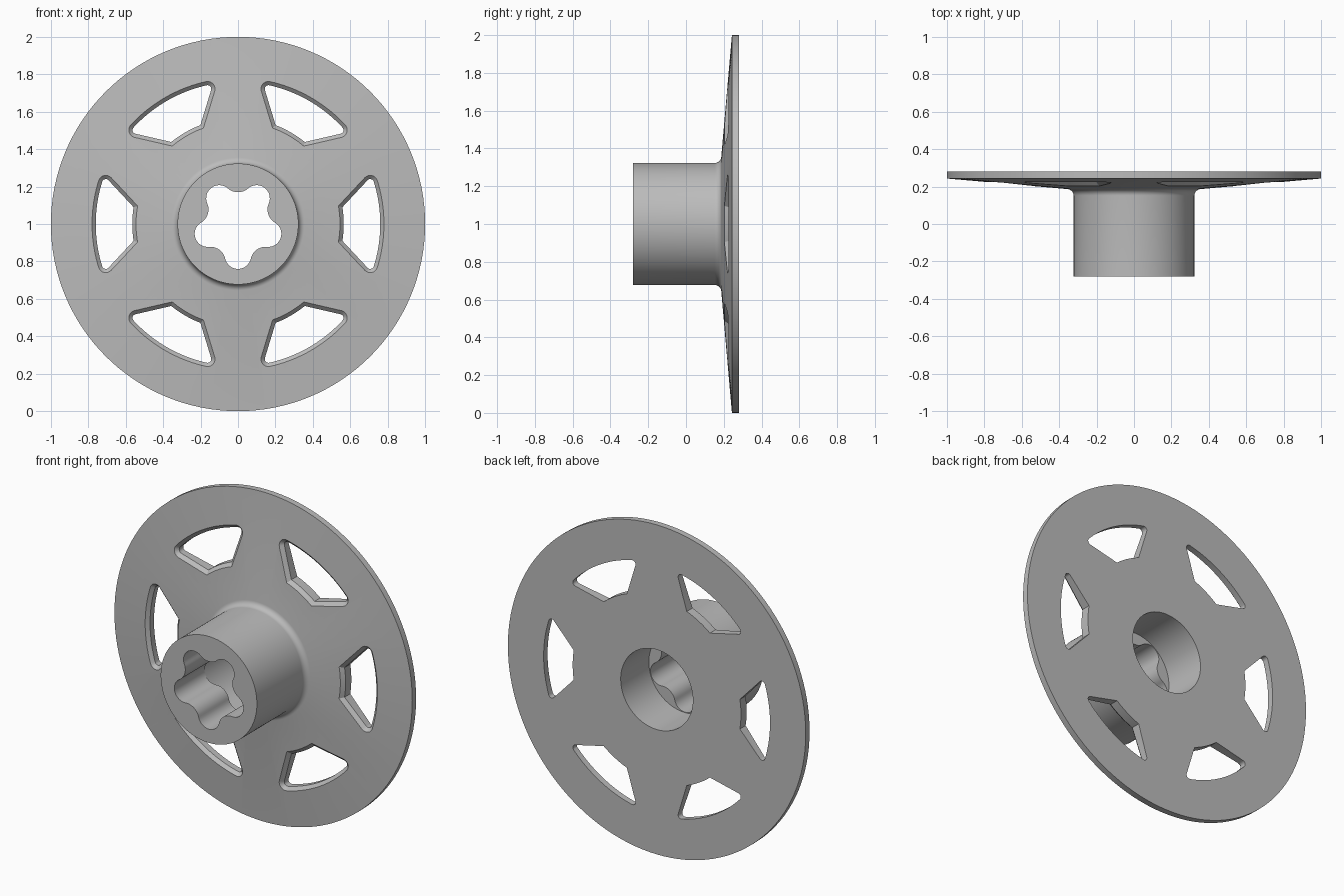
import bpy, bmesh, math
from math import sin, cos, pi, radians
from mathutils import Vector

cube = bpy.data.objects.get("Cube")
if cube:
    bpy.data.objects.remove(cube, do_unlink=True)

SEG = 128
SLOPE = math.tan(radians(5))


def cone(r):
    """Depth of the conical front surface at radius r."""
    return 0.243 - (1 - r) * SLOPE


def loft(name, rings):
    """Closed solid through rings of (x, y, height above axis) points."""
    bm = bmesh.new()
    loops = [[bm.verts.new((x, y, z + 1)) for x, y, z in ring] for ring in rings]
    for a, b in zip(loops, loops[1:]):
        n = len(a)
        for i in range(n):
            j = (i + 1) % n
            bm.faces.new((a[i], a[j], b[j], b[i]))
    bm.faces.new(loops[0])
    bm.faces.new(loops[-1][::-1])
    bmesh.ops.recalc_face_normals(bm, faces=bm.faces[:])
    mesh = bpy.data.meshes.new(name)
    bm.to_mesh(mesh)
    bm.free()
    obj = bpy.data.objects.new(name, mesh)
    bpy.context.scene.collection.objects.link(obj)
    return obj


def circle(r, y):
    return [(r * cos(2 * pi * i / SEG), y, r * sin(2 * pi * i / SEG)) for i in range(SEG)]


def arc(centre, r, a0, a1, n):
    return [centre + r * Vector((cos(a), sin(a)))
            for a in (a0 + (a1 - a0) * i / n for i in range(n + 1))]


# Flanged hub: tube, fillet, conical disc, rim and blind rear bore
FILLET = 0.035
HUB = 0.323
fc = HUB + FILLET
fy = cone(fc) - FILLET / cos(radians(5))
profile = [(HUB, -0.28)]
for p in arc(Vector((fc, fy)), FILLET, pi, radians(95), 8):
    profile.append((p.x, p.y))
profile += [(1, cone(1)), (1, 0.28), (0.2425, 0.28), (0.2425, 0.01)]
wheel = loft("flanged_hub", [circle(r, y) for r, y in profile])

# Five-lobed socket made of tangent arcs
LOBE_R, LOBE_D = 0.07, 0.17
VALLEY_D, VALLEY_R = 0.252, 0.082
origin = Vector((0, 0))
socket = []
for k in range(5):
    a = -pi / 2 + k * 2 * pi / 5
    m = a + pi / 5
    lobe = LOBE_D * Vector((cos(a), sin(a)))
    valley = VALLEY_D * Vector((cos(m), sin(m)))
    d = valley - lobe
    t = math.atan2(d.y, d.x)
    half = (t - a + pi) % (2 * pi) - pi
    socket += arc(lobe, LOBE_R, a - half, a + half, 16)
    back = (a + half + pi - m) % (2 * pi)
    socket += arc(valley, VALLEY_R, m + back, m + 2 * pi - back, 12)[1:-1]
cutters = [loft("socket_cutter", [[(p.x, y, p.y) for p in socket] for y in (-0.4, 0.1)])]

# Window outline, inset by d from the front edge
OUTER, INNER, ROUND = 0.78, 0.545, 0.04
SIDE = radians(47)
along = Vector((cos(SIDE), sin(SIDE)))
inward = Vector((sin(SIDE), -cos(SIDE)))


def side_hit(d, r):
    """Where the side line, inset by d, meets a circle of radius r."""
    p = Vector((0.54, 0.1)) + d * inward
    b = p.dot(along)
    return p + along * (-b + math.sqrt(b * b - p.dot(p) + r * r))


def window(d):
    inner = side_hit(d, INNER + d)
    corner = side_hit(ROUND, OUTER - ROUND)
    ai = math.atan2(inner.y, inner.x)
    ac = math.atan2(corner.y, corner.x)
    top = arc(corner, ROUND - d, SIDE + pi / 2, ac, 8)
    bottom = [Vector((p.x, -p.y)) for p in reversed(top)]
    outer = arc(origin, OUTER - d, ac, -ac, 20)[1:-1]
    return top + outer + bottom + arc(origin, INNER + d, -ai, ai, 10)


# Six windows with a chamfered front edge
for k in range(6):
    turn = k * pi / 3
    rings = []
    for inset, depth in ((-0.03, -0.03), (0.02, 0.02), (0.02, None)):
        ring = []
        for p in window(inset):
            y = 0.4 if depth is None else cone(p.length) + depth
            ring.append((p.x * cos(turn) - p.y * sin(turn), y,
                         p.x * sin(turn) + p.y * cos(turn)))
        rings.append(ring)
    cutters.append(loft("window_cutter", rings))

# Cut the openings
bpy.context.view_layer.objects.active = wheel
for c in cutters:
    c.hide_render = True
    mod = wheel.modifiers.new("cut", "BOOLEAN")
    mod.operation = "DIFFERENCE"
    mod.solver = "EXACT"
    mod.object = c
    bpy.ops.object.modifier_apply(modifier=mod.name)
for c in cutters:
    bpy.data.objects.remove(c, do_unlink=True)

# Plain grey finish
grey = bpy.data.materials.new("plain grey")
grey.use_nodes = True
grey.diffuse_color = (0.5, 0.5, 0.5, 1)
grey.node_tree.nodes["Principled BSDF"].inputs["Base Color"].default_value = (0.5, 0.5, 0.5, 1)
wheel.data.materials.clear()
wheel.data.materials.append(grey)

bpy.ops.object.select_all(action="DESELECT")
wheel.select_set(True)
bpy.ops.object.shade_smooth_by_angle(angle=radians(30))
